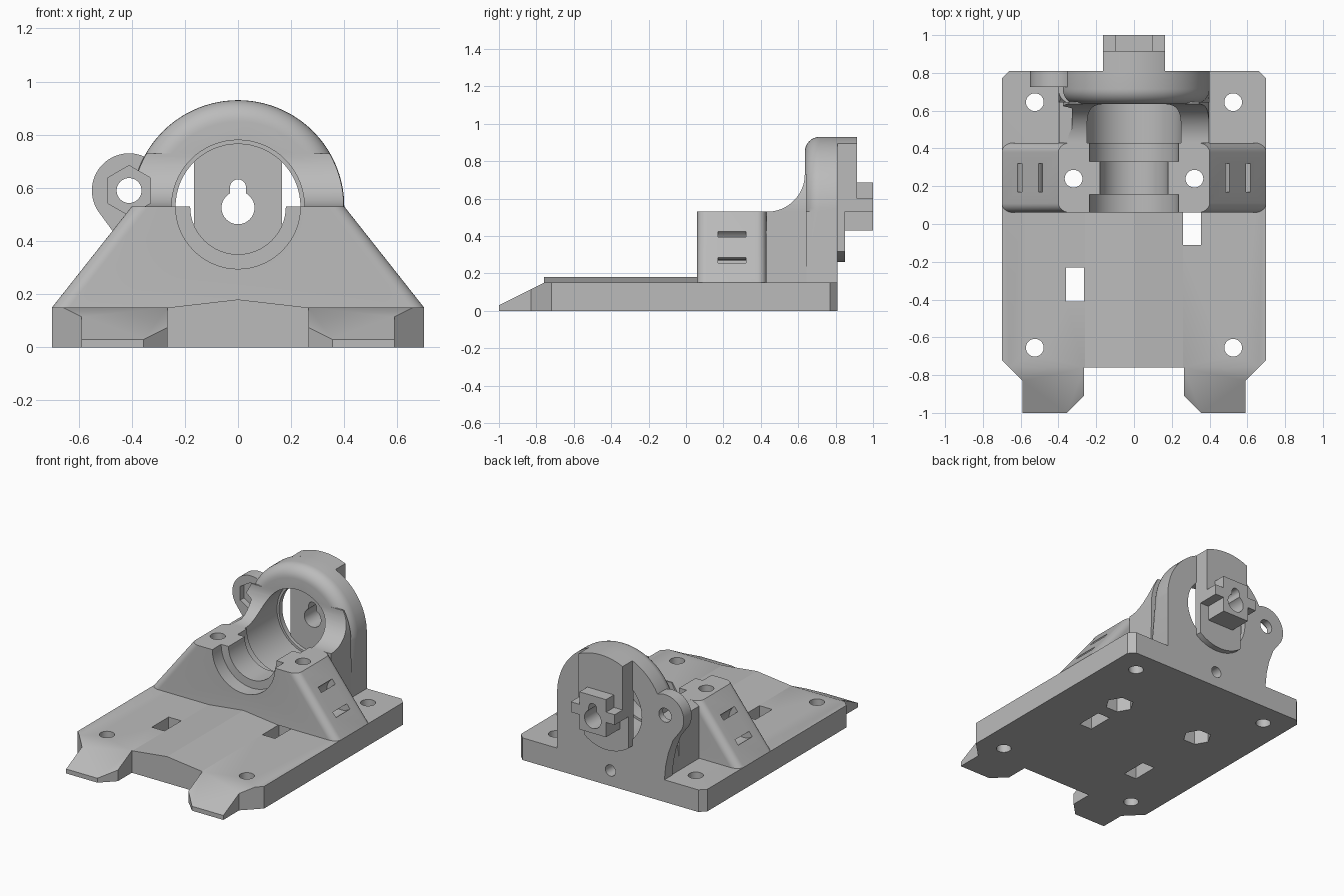
import bpy, bmesh
from math import sin, cos, pi, radians, acos, asin

cube = bpy.data.objects.get("Cube")
if cube:
    bpy.data.objects.remove(cube, do_unlink=True)

grey = bpy.data.materials.new("plain grey")
grey.use_nodes = True
COLOUR = (0.5, 0.5, 0.5, 1)
grey.diffuse_color = COLOUR
grey.node_tree.nodes["Principled BSDF"].inputs["Base Color"].default_value = COLOUR

BORE_Z = 0.53


def arc(cx, cy, r, start=0, end=360, n=64):
    """Points on an arc in degrees; a full circle leaves out the repeated point."""
    steps = n if end - start == 360 else n - 1
    angles = [radians(start + (end - start) * i / steps) for i in range(n)]
    return [(cx + r * cos(a), cy + r * sin(a)) for a in angles]


def prism(name, pts, axis, a, b, bevel=None, width=0.05):
    """Extrude a profile along an axis from a to b, rounding edges chosen by a rule."""
    place = {"X": lambda u, v, d: (d, u, v),
             "Y": lambda u, v, d: (u, d, v),
             "Z": lambda u, v, d: (u, v, d)}[axis]
    bm = bmesh.new()
    ends = [[bm.verts.new(place(u, v, d)) for u, v in pts] for d in (a, b)]
    for ring in ends:
        bm.faces.new(ring)
    for i in range(len(pts)):
        j = (i + 1) % len(pts)
        bm.faces.new((ends[0][i], ends[0][j], ends[1][j], ends[1][i]))
    bmesh.ops.recalc_face_normals(bm, faces=bm.faces)
    if bevel:
        edges = [e for e in bm.edges if bevel(e.verts[0].co, e.verts[1].co)]
        bmesh.ops.bevel(bm, geom=edges, offset=width, segments=8, profile=0.5,
                        affect="EDGES", clamp_overlap=False)
    mesh = bpy.data.meshes.new(name)
    bm.to_mesh(mesh)
    bm.free()
    mesh.materials.append(grey)
    ob = bpy.data.objects.new(name, mesh)
    bpy.context.collection.objects.link(ob)
    return ob


def box(name, x0, x1, y0, y1, z0, z1):
    return prism(name, [(x0, y0), (x1, y0), (x1, y1), (x0, y1)], "Z", z0, z1)


def combine(ob, tools, operation):
    """Apply each tool to the part and discard the tool."""
    bpy.context.view_layer.objects.active = ob
    for tool in tools:
        tool.hide_render = True
        mod = ob.modifiers.new("combine", "BOOLEAN")
        mod.operation, mod.object, mod.solver = operation, tool, "EXACT"
        bpy.ops.object.modifier_apply(modifier=mod.name)
        bpy.data.objects.remove(tool, do_unlink=True)


def smooth(ob):
    bpy.ops.object.select_all(action="DESELECT")
    ob.select_set(True)
    bpy.context.view_layer.objects.active = ob
    bpy.ops.object.shade_smooth_by_angle(angle=radians(28))


def mirrored(half):
    return half + [(-x, y) for x, y in reversed(half)]


def bolt_holes():
    return [prism("bolt_hole", arc(s * 0.32, 0.24, 0.047, n=32), "Z", -0.1, 0.7) for s in (-1, 1)]


def arch(radius):
    return [(-0.4, 0.15), (0.4, 0.15)] + arc(0, BORE_Z, radius, 0, 180)


# Base plate with two wedge feet
outline = mirrored([(0.265, -0.76), (0.265, -0.91), (0.355, -1), (0.59, -1),
                    (0.59, -0.83), (0.7, -0.72), (0.7, 0.77), (0.66, 0.81)])
base = prism("base_plate", outline, "Z", 0, 0.15)
cuts = [prism("foot_slope", [(-0.76, 0.15), (-1.08, -0.01), (-1.08, 0.3), (-0.76, 0.3)], "X", -1, 1)]
cuts[0].location.z = 0.0
cuts += [prism("corner_hole", arc(s * 0.525, y, 0.047, n=32), "Z", -0.1, 0.3)
         for s in (-1, 1) for y in (-0.655, 0.645)]
cuts += bolt_holes()
cuts += [prism("nut_pocket", arc(s * 0.32, 0.24, 0.09, n=6), "Z", -0.1, 0.1) for s in (-1, 1)]
cuts += [box("tie_slot", -0.36, -0.265, -0.41, -0.23, -0.1, 0.3),
         box("tie_slot", 0.26, 0.355, -0.11, 0.07, -0.1, 0.3),
         prism("rear_hole", arc(0, 0.105, 0.038, n=32), "Y", 0.5, 0.9)]
combine(base, cuts, "DIFFERENCE")
smooth(base)

# Shallow ridge along the plate
prism("centre_ridge", [(-0.26, 0.15), (0.26, 0.15), (0, 0.18)], "Y", -0.76, 0.065)

# Bearing block with rounded sloping shoulders
block = prism("bearing_block", [(-0.7, 0.15), (0.7, 0.15), (0.4, BORE_Z), (-0.4, BORE_Z)], "Y", 0.06, 0.43,
              bevel=lambda p, q: abs(p.z - q.z) > 0.1)
cuts = bolt_holes()
for r, y0, y1 in ((0.235, 0, 0.155), (0.18, 0.1, 0.4), (0.235, 0.33, 0.5)):
    cuts.append(prism("bearing_seat", arc(0, BORE_Z, r), "Y", y0, y1))
for s in (-1, 1):
    # Curved cable tie tunnel opening twice on the slope
    tunnel = prism("tie_tunnel", arc(s * 0.55, 0.34, 0.108, n=48), "Y", 0.17, 0.32)
    combine(tunnel, [prism("core", arc(s * 0.55, 0.34, 0.07, n=48), "Y", 0.1, 0.4)], "DIFFERENCE")
    cuts.append(tunnel)
combine(block, cuts, "DIFFERENCE")
smooth(block)

# Tall rear ring, rounded on its front rim
ring = prism("rear_ring", arch(0.4), "Y", 0.635, 0.81, width=0.08,
             bevel=lambda p, q: max(p.y, q.y) < 0.64 and min(p.z, q.z) > BORE_Z - 0.01)

# Saddle sweeping from the block up to the ring
saddle = prism("saddle", arch(0.398), "Y", 0.43, 0.645)
sweep = [(0.4, BORE_Z)] + arc(0.435, 0.73, 0.2, -90, 0, 24) + [(0.7, 0.73), (0.7, 1.1), (0.4, 1.1)]
combine(saddle, [prism("sweep_cut", sweep, "X", -0.6, 0.6)], "DIFFERENCE")

# Side ear with a nut pocket
EAR = (-0.41, 0.59)
ear_shape = arc(*EAR, 0.14, 60, 215, 40) + [(-0.47, 0.435), (-0.435, 0.34), (-0.415, 0.25),
                                            (-0.405, 0.15), (-0.3, 0.15), (-0.3, 0.7)]
ear = prism("ear", ear_shape, "Y", 0.725, 0.81)
combine(ring, [saddle, ear], "UNION")
hexagon = [(EAR[0] + 0.094 * cos(pi / 6 + i * pi / 3), EAR[1] + 0.094 * sin(pi / 6 + i * pi / 3))
           for i in range(6)]
combine(ring, [prism("ring_bore", arc(0, BORE_Z, 0.25), "Y", 0.3, 0.775),
               prism("rear_bore", arc(0, BORE_Z, 0.235), "Y", 0.7, 0.9),
               prism("ear_hole", arc(*EAR, 0.047, n=32), "Y", 0.6, 0.9),
               prism("ear_nut_pocket", hexagon, "Y", 0.42, 0.765)], "DIFFERENCE")
smooth(ring)

# Bridge plate across the back, thicker in its upper half
HALF = 0.165


def bridge_half(name, radius, sign, y1):
    a = acos(HALF / radius) * 180 / pi
    curve = arc(0, BORE_Z, radius, a, 180 - a, 24)
    pts = [(HALF, BORE_Z)] + [(x, BORE_Z + sign * (z - BORE_Z)) for x, z in curve] + [(-HALF, BORE_Z)]
    return prism(name, pts, "Y", 0.8, y1)


bridge = bridge_half("bridge_plate", 0.4, 1, 0.915)
combine(bridge, [bridge_half("lower_bridge", 0.27, -1, 0.85),
                 box("plug", -0.1, 0.1, 0.83, 1, 0.43, 0.685),
                 box("plug_arms", -HALF, HALF, 0.83, 1, BORE_Z, 0.6)], "UNION")
combine(bridge, [prism("keyhole", arc(0, 0.525, 0.062, n=40), "Y", 0.7, 1.1),
                 prism("keyhole_slot", [(-0.03, 0.53), (0.03, 0.53)] + arc(0, 0.602, 0.03, 0, 180, 16),
                       "Y", 0.7, 1.1)], "DIFFERENCE")
smooth(bridge)
